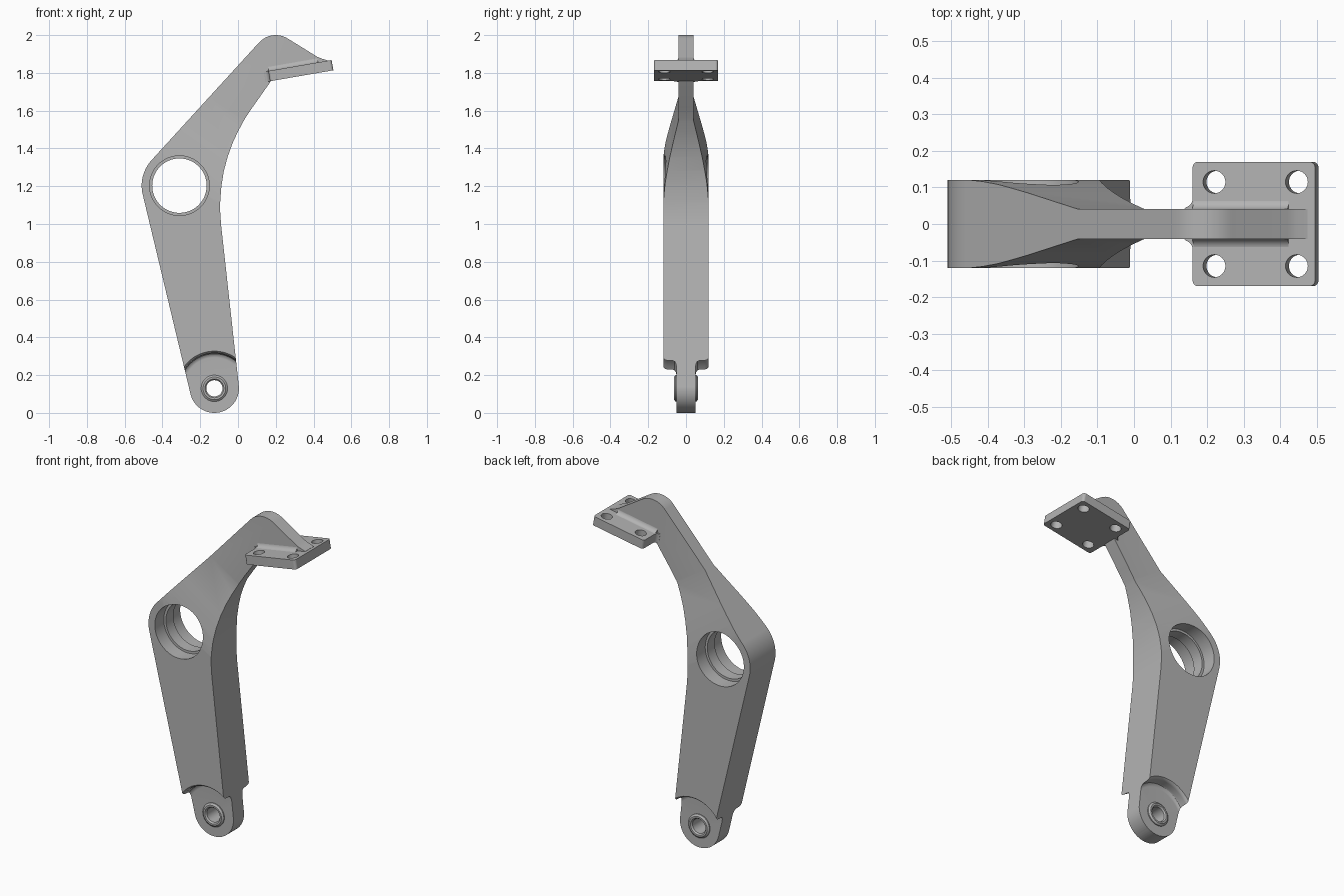
import bpy, bmesh
from math import sin, cos, radians, pi, atan2
from mathutils import Matrix, Vector

old = bpy.data.objects.get("Cube")
if old:
    bpy.data.objects.remove(old, do_unlink=True)

metal = bpy.data.materials.new("grey metal")
metal.use_nodes = True
GREY = (0.45, 0.45, 0.45, 1)
metal.diffuse_color = GREY
metal.node_tree.nodes["Principled BSDF"].inputs["Base Color"].default_value = GREY


def finish(name, bm):
    bmesh.ops.remove_doubles(bm, verts=bm.verts, dist=1e-5)
    bmesh.ops.recalc_face_normals(bm, faces=bm.faces)
    mesh = bpy.data.meshes.new(name)
    bm.to_mesh(mesh)
    bm.free()
    mesh.materials.append(metal)
    ob = bpy.data.objects.new(name, mesh)
    bpy.context.collection.objects.link(ob)
    return ob


def prism(name, outline, origin, a, b, depth):
    """Extrude a 2D outline, drawn on axes a and b, along the vector depth."""
    bm = bmesh.new()
    o, a, b, d = (Vector(v) for v in (origin, a, b, depth))
    low = [bm.verts.new(o + a * p + b * q) for p, q in outline]
    face = bm.faces.new(low)
    new = bmesh.ops.extrude_face_region(bm, geom=[face])["geom"]
    bmesh.ops.translate(bm, vec=d, verts=[v for v in new if isinstance(v, bmesh.types.BMVert)])
    return finish(name, bm)


def lathe(name, profile, x, z, steps=64):
    """Turn a closed (radius, y) profile about a line along y."""
    bm = bmesh.new()
    rings = []
    for i in range(steps):
        t = 2 * pi * i / steps
        rings.append([bm.verts.new((x + r * cos(t), y, z + r * sin(t))) for r, y in profile])
    n = len(profile)
    for i in range(steps):
        p, q = rings[i], rings[(i + 1) % steps]
        for j in range(n):
            k = (j + 1) % n
            if profile[j][0] or profile[k][0]:
                bm.faces.new((p[j], p[k], q[k], q[j]))
    return finish(name, bm)


def boolean(ob, tool, operation="DIFFERENCE"):
    tool.hide_render = True
    mod = ob.modifiers.new("cut", "BOOLEAN")
    mod.operation, mod.solver, mod.object = operation, "EXACT", tool
    activate(ob)
    bpy.ops.object.modifier_apply(modifier=mod.name)
    bpy.data.objects.remove(tool, do_unlink=True)


def activate(ob):
    bpy.ops.object.select_all(action="DESELECT")
    ob.select_set(True)
    bpy.context.view_layer.objects.active = ob


def smooth(ob):
    activate(ob)
    bpy.ops.object.shade_smooth_by_angle(angle=radians(28))
    mod = ob.modifiers.new("even shading", "WEIGHTED_NORMAL")
    mod.keep_sharp = True


def arc(cx, cy, r, start, end, n=16):
    angles = [radians(start + (end - start) * i / n) for i in range(n + 1)]
    return [(cx + r * cos(t), cy + r * sin(t)) for t in angles]


PIN = (-0.125, 0.13)
BORE = (-0.31, 1.203)
X, Y, Z = (1, 0, 0), (0, 1, 0), (0, 0, 1)

# Arm side outline, from the pin end up to the rib and back
outline = arc(*PIN, 0.13, 193.6, 365, 28)
outline += [(-0.09, 1.0), (-0.094, 1.06), (-0.094, 1.12), (-0.088, 1.2), (-0.075, 1.28),
            (-0.055, 1.355), (-0.03, 1.425), (0.0, 1.49), (0.035, 1.555), (0.075, 1.615),
            (0.17, 1.75), (0.19, 1.79), (0.47, 1.84), (0.475, 1.866), (0.445, 1.875),
            (0.42, 1.885)]
outline += arc(0.2, 1.88, 0.12, 56, 137.8)
outline += arc(*BORE, 0.2, 137.8, 193.6)
arm = prism("arm", outline, (0, -0.12, 0), X, Z, (0, 0.24, 0))

# Thickness along the arm: wide body tapering into a thin rib
half = [(-0.5, 0.13), (0.8, 0.13), (0.84, 0.121), (0.9, 0.1165), (0.96, 0.109),
        (1.02, 0.098), (1.08, 0.086), (1.285, 0.041), (2.5, 0.041)]
along, across = Vector((0.57, 0, 0.82)), Vector((0.82, 0, -0.57))
taper = prism("taper", half + [(s, -h) for s, h in reversed(half)],
              -2 * across, along, Y, 4 * across)
boolean(arm, taper, "INTERSECT")

# Rounded steps down to the pin lug, one on each side
for side in (1, -1):
    step = [(0, 0.05), (0.163, 0.05), (0.175, 0.053), (0.183, 0.06), (0.186, 0.07),
            (0.187, 0.1), (0.19, 0.112), (0.198, 0.121), (0.198, 0.2), (0, 0.2)]
    boolean(arm, lathe("step_cutter", [(r, side * y) for r, y in step], *PIN))

# Large bore with an inner lip, and the pin hole
bore = [(0, -0.2), (0.158, -0.2), (0.158, -0.035), (0.144, -0.035),
        (0.144, 0.035), (0.158, 0.035), (0.158, 0.2), (0, 0.2)]
boolean(arm, lathe("bore_cutter", bore, *BORE, 96))
boolean(arm, lathe("pin_cutter", [(0, -0.2), (0.05, -0.2), (0.05, 0.2), (0, 0.2)], *PIN))
smooth(arm)

# Pin bushing
ring = [(0.043, -0.055), (0.05, -0.064), (0.06, -0.064), (0.07, -0.056)]
bushing = lathe("pin_bushing", ring + [(r, -y) for r, y in reversed(ring)], *PIN)
smooth(bushing)

# Tilted mounting plate
tilt = radians(9.8)
U, W = Vector((cos(tilt), 0, sin(tilt))), Vector((-sin(tilt), 0, cos(tilt)))
TOP = Vector((0.328, 0, 1.839))
right = [(-0.2, 0.038), (-0.19, 0.043)] + arc(-0.195, 0.07, 0.025, -80, 0, 6)
right += arc(-0.155, 0.155, 0.015, 180, 90, 5) + arc(0.155, 0.155, 0.015, 90, 0, 5)
plate = prism("mounting_plate", right + [(u, -v) for u, v in reversed(right)],
              TOP, U, Y, -0.055 * W)
for u in (-0.11, 0.119):
    for v in (-0.115, 0.115):
        boolean(plate, prism("bolt_cutter", arc(u, v, 0.031, 0, 348.75, 31),
                             TOP + 0.1 * W, U, Y, -0.3 * W))
smooth(plate)

# Fillets between the rib and the plate
for side, name in ((1, "back_rib_fillet"), (-1, "front_rib_fillet")):
    curve = [(side * p, q) for p, q in arc(0.07, 0.029, 0.03, 180, 270, 8)]
    fillet = prism(name, curve + [(side * 0.035, -0.005)], TOP - 0.168 * U, Y, W, 0.265 * U)
    smooth(fillet)
